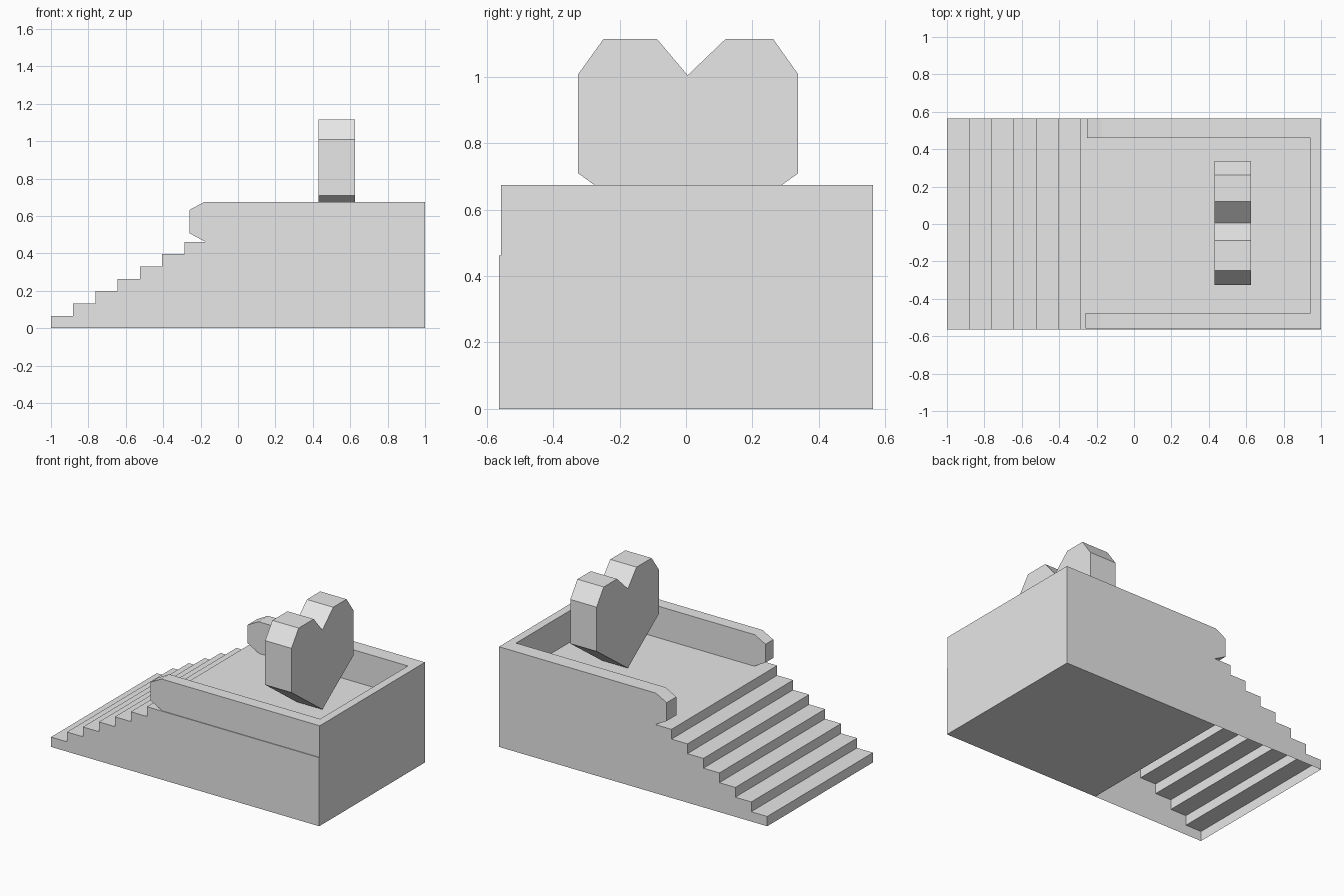
import bpy
import bmesh

old = bpy.data.objects.get("Cube")
if old:
    bpy.data.objects.remove(old, do_unlink=True)

# One plain stone colour
stone = bpy.data.materials.new("light grey stone")
stone.use_nodes = True
stone.diffuse_color = (0.8, 0.8, 0.8, 1)
stone.node_tree.nodes["Principled BSDF"].inputs["Base Color"].default_value = (0.8, 0.8, 0.8, 1)


def prism(name, profile, axis, low, high, open_edges=()):
    """Extrude a 2D profile along x (profile is y, z) or y (profile is x, z)."""
    bm = bmesh.new()

    def ring(d):
        return [bm.verts.new((d, a, z) if axis == "x" else (a, d, z)) for a, z in profile]

    first, last = ring(low), ring(high)
    bm.faces.new(first)
    bm.faces.new(last[::-1])
    n = len(profile)
    for i in range(n):
        if i not in open_edges:
            j = (i + 1) % n
            bm.faces.new((first[j], first[i], last[i], last[j]))
    # Make every normal face outward, judged by the first end cap
    bm.normal_update()
    cap = next(iter(bm.faces))
    if (cap.normal.x if axis == "x" else cap.normal.y) > 0:
        bmesh.ops.reverse_faces(bm, faces=bm.faces[:])
    mesh = bpy.data.meshes.new(name)
    bm.to_mesh(mesh)
    bm.free()
    mesh.materials.append(stone)
    obj = bpy.data.objects.new(name, mesh)
    bpy.context.collection.objects.link(obj)
    return obj


HALF = 0.563      # half of the width
FLOOR = 0.462     # platform height
TOP = 0.675       # top of the parapets
STEPS = 7
TREAD = 0.119
START = -1 + STEPS * TREAD

# Solid platform
prism("platform", [(START, 0), (1, 0), (1, FLOOR), (START, FLOOR)], "y", -HALF, HALF)

# Staircase shell, open underneath and against the platform
stairs = []
for i in range(STEPS):
    x = -1 + i * TREAD
    stairs += [(x, i * FLOOR / STEPS), (x, (i + 1) * FLOOR / STEPS)]
stairs += [(START, FLOOR), (START, 0)]
last = len(stairs) - 1
prism("staircase", stairs, "y", -HALF, HALF, open_edges=(last - 1, last))

# Side parapets with chamfered ends
for name, end, low, high in (("right_parapet", -0.26, -0.558, -0.475),
                             ("left_parapet", -0.25, 0.46, HALF)):
    prism(name, [(end + 0.085, FLOOR), (1, FLOOR), (1, TOP), (end + 0.08, TOP),
                 (end, 0.632), (end, 0.508)], "y", low, high)

# Parapet across the end
prism("end_parapet", [(-0.475, FLOOR), (0.46, FLOOR), (0.46, TOP), (-0.475, TOP)],
      "x", 0.945, 1)

# Upright heart
prism("heart", [(0.005, 0.47), (0.338, 0.71), (0.338, 1.008), (0.262, 1.115),
                (0.12, 1.115), (0.005, 1.005), (-0.088, 1.115), (-0.248, 1.115),
                (-0.325, 1.008), (-0.325, 0.71)], "x", 0.43, 0.626)
